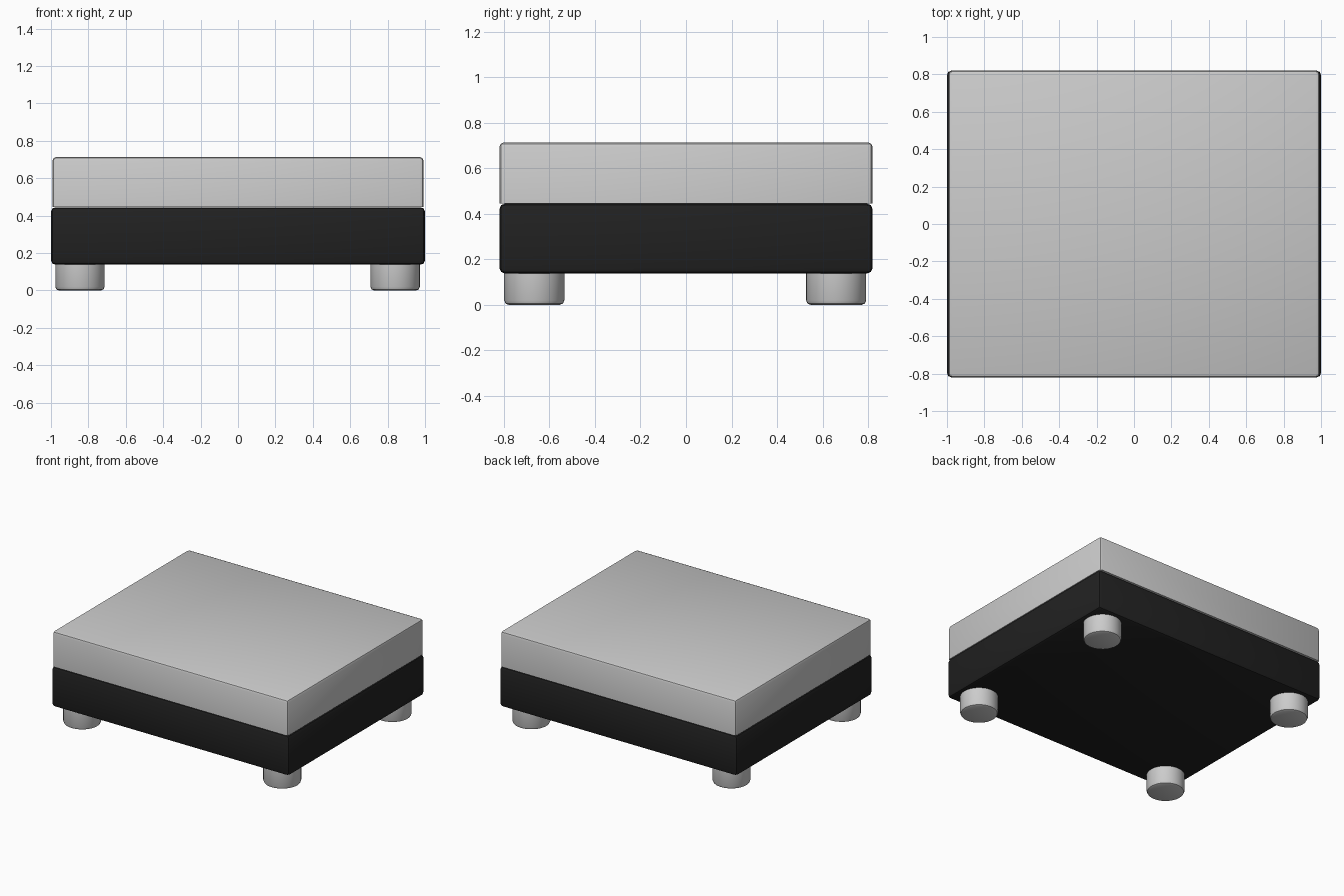
import bpy, bmesh, math
from mathutils import Matrix

if "Cube" in bpy.data.objects:
    bpy.data.objects.remove(bpy.data.objects["Cube"])


def finish(name, bm, edges, width, segments):
    """Bevel the chosen edges and turn the bmesh into a smooth-by-angle object."""
    bmesh.ops.bevel(bm, geom=edges, offset=width, segments=segments,
                    profile=0.5, affect='EDGES', clamp_overlap=True)
    mesh = bpy.data.meshes.new(name)
    bm.to_mesh(mesh)
    bm.free()
    ob = bpy.data.objects.new(name, mesh)
    bpy.context.collection.objects.link(ob)
    bpy.context.view_layer.objects.active = ob
    bpy.ops.object.select_all(action='DESELECT')
    ob.select_set(True)
    bpy.ops.object.shade_smooth_by_angle(angle=math.radians(35))
    return ob


def slab(name, sx, sy, z0, z1, width, keep_bottom_sharp=False):
    bm = bmesh.new()
    bmesh.ops.create_cube(bm, size=1, matrix=Matrix.Translation((0, 0, (z0 + z1) / 2))
                          @ Matrix.Diagonal((sx, sy, z1 - z0, 1)))
    edges = [e for e in bm.edges if not (keep_bottom_sharp
             and all(v.co.z < z0 + 1e-4 for v in e.verts))]
    return finish(name, bm, edges, width, 2)


def foot(name, x, y):
    r, h = 0.132, 0.15
    bm = bmesh.new()
    bmesh.ops.create_cone(bm, cap_ends=True, segments=32, radius1=r, radius2=r,
                          depth=h, matrix=Matrix.Translation((x, y, h / 2)))
    rim = [e for e in bm.edges if all(v.co.z < 1e-4 for v in e.verts)]
    return finish(name, bm, rim, 0.02, 2)


# dark base box
base = slab("base", 2.0, 1.64, 0.138, 0.445, 0.024)
black = bpy.data.materials.new("black")
black.diffuse_color = (0.015, 0.015, 0.015, 1)
black.use_nodes = True
black.node_tree.nodes["Principled BSDF"].inputs["Base Color"].default_value = black.diffuse_color
base.data.materials.append(black)

# grey top slab, sharp along its lower rim
slab("top_slab", 1.984, 1.64, 0.446, 0.714, 0.02, keep_bottom_sharp=True)

# four round feet
for side, x in (("left", -0.845), ("right", 0.84)):
    for end, y in (("front", -0.667), ("back", 0.66)):
        foot(f"{end}_{side}_foot", x, y)
